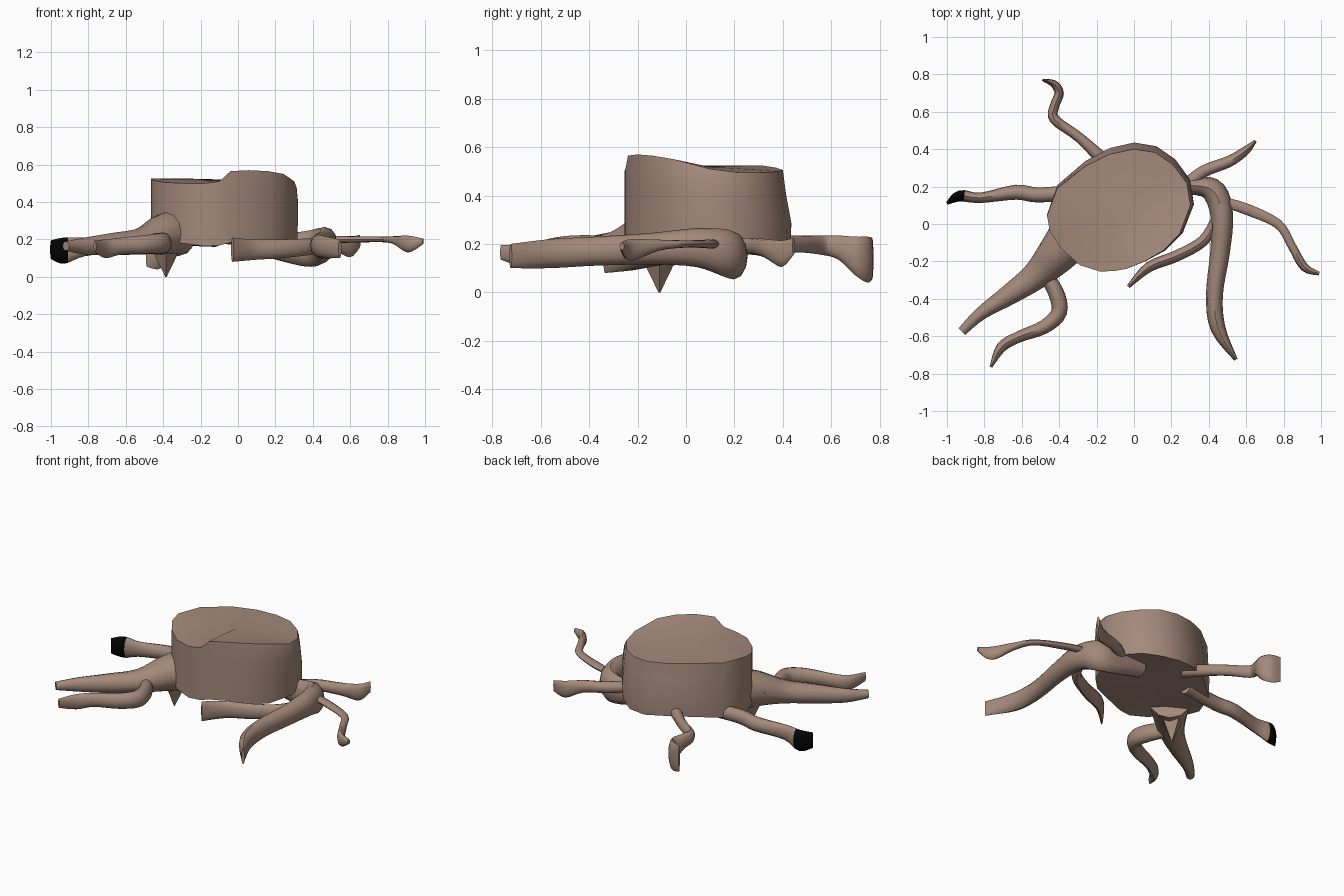
import bpy, bmesh, math
from mathutils import Vector


def material(name, rgb):
    m = bpy.data.materials.new(name)
    m.diffuse_color = (*rgb, 1)
    return m


BARK = material("bark_brown", (0.37, 0.25, 0.195))
BLACK = material("black_tip", (0.001, 0.001, 0.001))


def finish(bm, name, angle=40):
    bmesh.ops.recalc_face_normals(bm, faces=bm.faces)
    me = bpy.data.meshes.new(name)
    bm.to_mesh(me)
    bm.free()
    ob = bpy.data.objects.new(name, me)
    bpy.context.collection.objects.link(ob)
    me.materials.append(BARK)
    bpy.ops.object.select_all(action='DESELECT')
    ob.select_set(True)
    bpy.context.view_layer.objects.active = ob
    bpy.ops.object.shade_smooth_by_angle(angle=math.radians(angle))
    return ob


def bridge(bm, a, b):
    n = len(a)
    for i in range(n):
        bm.faces.new((a[i], a[(i + 1) % n], b[(i + 1) % n], b[i]))


def smooth_path(pts, steps=4):
    """Catmull-Rom through rows of (x, y, z, width, height)."""
    out = []
    for i in range(len(pts) - 1):
        p0, p1, p2 = pts[max(i - 1, 0)], pts[i], pts[i + 1]
        p3 = pts[min(i + 2, len(pts) - 1)]
        for s in range(steps):
            t = s / steps
            out.append([0.5 * (2 * b + (c - a) * t + (2 * a - 5 * b + 4 * c - d) * t * t
                               + (3 * b - a - 3 * c + d) * t ** 3)
                        for a, b, c, d in zip(p0, p1, p2, p3)])
    return out + [list(pts[-1])]


def root(name, pts, sides=12):
    """Tapering root with an upright oval section."""
    path = smooth_path(pts)
    bm = bmesh.new()
    rings = []
    for i, (x, y, z, w, h) in enumerate(path):
        a, b = path[max(i - 1, 0)], path[min(i + 1, len(path) - 1)]
        side = Vector((a[1] - b[1], b[0] - a[0], 0)).normalized()
        ring = []
        for k in range(sides):
            t = 2 * math.pi * k / sides
            ring.append(bm.verts.new(Vector((x, y, z)) + side * (w / 2 * math.cos(t))
                                     + Vector((0, 0, h / 2 * math.sin(t)))))
        rings.append(ring)
    for a, b in zip(rings, rings[1:]):
        bridge(bm, a, b)
    bm.faces.new(rings[0])
    bm.faces.new(rings[-1])
    return finish(bm, name)


# Trunk: rim outline (x, y, rim height), swept down to a slightly wavy base
rim = [(0.32, 0.11, 0.51), (0.30, 0.24, 0.495), (0.22, 0.35, 0.495), (0.12, 0.42, 0.50),
       (0.0, 0.44, 0.505), (-0.13, 0.41, 0.515), (-0.26, 0.34, 0.525), (-0.41, 0.21, 0.525),
       (-0.465, 0.05, 0.525), (-0.45, -0.04, 0.515), (-0.39, -0.13, 0.505), (-0.29, -0.22, 0.50),
       (-0.18, -0.255, 0.50), (-0.10, -0.25, 0.51), (-0.04, -0.24, 0.565), (0.06, -0.20, 0.57),
       (0.17, -0.14, 0.565), (0.26, -0.05, 0.55)]
bm = bmesh.new()
rings = []
for f, sx, sy in ((0, 0.99, 0.98), (0.35, 1, 0.99), (0.7, 1, 0.94), (0.9, 0.98, 0.92), (1, 0.94, 0.91)):
    ring = []
    for i, (x, y, top) in enumerate(rim):
        base = 0.175 + 0.012 * math.sin(i * 1.4)
        ring.append(bm.verts.new((x * (sx if x > 0 else 1), y * (sy if y > 0 else 1),
                                  base + (top - base) * f)))
    rings.append(ring)
for a, b in zip(rings, rings[1:]):
    bridge(bm, a, b)
for ring, z in ((rings[0], 0.185), (rings[-1], 0.52)):
    c = bm.verts.new((-0.07, 0.09, z))
    for i in range(len(ring)):
        bm.faces.new((ring[i], ring[(i + 1) % len(ring)], c))
finish(bm, "trunk")

# Roots around the trunk
root("front_left_root", [(-0.32, -0.05, 0.24, 0.26, 0.26), (-0.42, -0.17, 0.225, 0.21, 0.21),
                         (-0.53, -0.28, 0.19, 0.15, 0.14), (-0.67, -0.38, 0.175, 0.11, 0.12),
                         (-0.82, -0.48, 0.165, 0.07, 0.09), (-0.92, -0.575, 0.165, 0.05, 0.05)])
root("front_left_branch", [(-0.49, -0.25, 0.18, 0.07, 0.09), (-0.42, -0.36, 0.18, 0.085, 0.11),
                           (-0.40, -0.47, 0.18, 0.085, 0.11), (-0.48, -0.55, 0.175, 0.075, 0.10),
                           (-0.62, -0.605, 0.165, 0.06, 0.09), (-0.71, -0.66, 0.15, 0.055, 0.10),
                           (-0.765, -0.765, 0.165, 0.015, 0.06)])
root("right_main_root", [(0.12, 0.20, 0.17, 0.10, 0.11), (0.33, 0.205, 0.15, 0.10, 0.18),
                         (0.43, 0.17, 0.16, 0.13, 0.20), (0.47, 0.04, 0.185, 0.12, 0.16),
                         (0.46, -0.15, 0.18, 0.105, 0.13), (0.43, -0.38, 0.17, 0.09, 0.12),
                         (0.45, -0.56, 0.16, 0.08, 0.12), (0.545, -0.725, 0.15, 0.02, 0.10)])
root("right_inner_branch", [(0.44, 0.02, 0.17, 0.06, 0.08), (0.37, -0.09, 0.16, 0.06, 0.09),
                            (0.23, -0.17, 0.15, 0.06, 0.10), (0.08, -0.23, 0.145, 0.055, 0.11),
                            (-0.03, -0.335, 0.145, 0.02, 0.13)])
root("right_outer_branch", [(0.47, 0.12, 0.20, 0.05, 0.04), (0.60, 0.08, 0.20, 0.06, 0.035),
                            (0.77, 0.0, 0.20, 0.05, 0.03), (0.84, -0.11, 0.195, 0.045, 0.045),
                            (0.91, -0.23, 0.175, 0.045, 0.09), (0.99, -0.265, 0.19, 0.02, 0.03)])
root("back_right_root", [(0.26, 0.19, 0.19, 0.07, 0.07), (0.37, 0.28, 0.19, 0.065, 0.07),
                         (0.51, 0.335, 0.18, 0.06, 0.08), (0.60, 0.395, 0.16, 0.045, 0.11),
                         (0.65, 0.445, 0.19, 0.015, 0.07)])
root("back_left_root", [(-0.12, 0.30, 0.20, 0.08, 0.08), (-0.29, 0.46, 0.20, 0.055, 0.07),
                        (-0.425, 0.56, 0.195, 0.055, 0.08), (-0.425, 0.63, 0.185, 0.05, 0.10),
                        (-0.40, 0.70, 0.15, 0.05, 0.16), (-0.43, 0.75, 0.135, 0.04, 0.19),
                        (-0.49, 0.77, 0.14, 0.01, 0.17)])
left = root("left_root", [(-0.25, 0.18, 0.19, 0.08, 0.08), (-0.50, 0.155, 0.185, 0.08, 0.09),
                          (-0.63, 0.17, 0.175, 0.08, 0.09), (-0.82, 0.14, 0.16, 0.055, 0.10),
                          (-0.93, 0.15, 0.14, 0.06, 0.14), (-1.0, 0.11, 0.145, 0.015, 0.10)])

# Black end of the left root
left.data.materials.append(BLACK)
for p in left.data.polygons:
    if p.center.x < -0.91:
        p.material_index = 1

# Pointed spur under the trunk
bpy.ops.mesh.primitive_cone_add(vertices=4, radius1=0.004, radius2=0.12, depth=0.24,
                                location=(-0.385, -0.11, 0.12))
spur = bpy.context.object
spur.name = "under_spur"
spur.data.materials.append(BARK)
